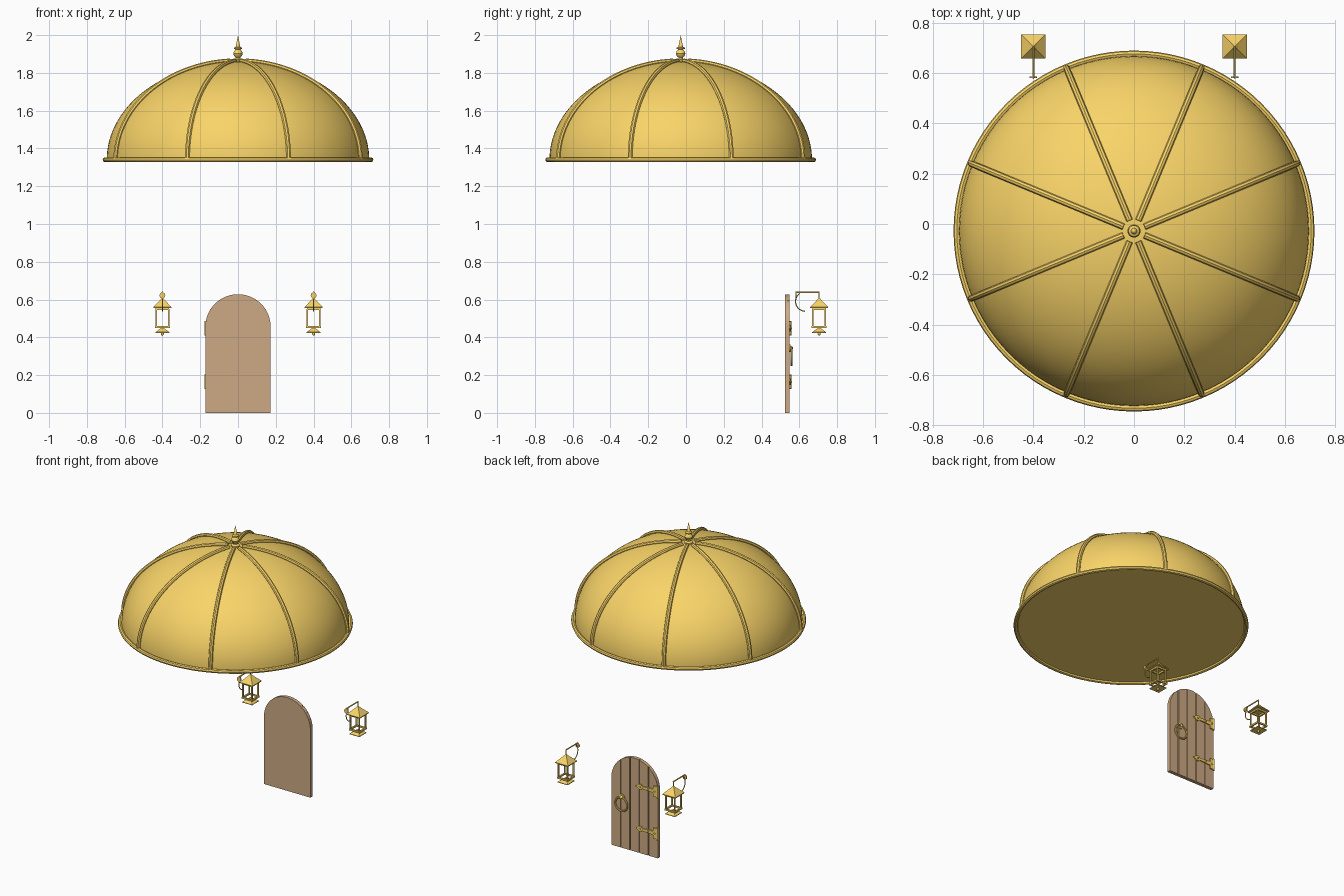
import bpy, bmesh, math
from mathutils import Vector

if "Cube" in bpy.data.objects:
    bpy.data.objects.remove(bpy.data.objects["Cube"])


def material(name, rgb):
    m = bpy.data.materials.new(name)
    m.diffuse_color = (*rgb, 1)
    m.use_nodes = True
    m.node_tree.nodes["Principled BSDF"].inputs["Base Color"].default_value = m.diffuse_color
    return m


GOLD = material("gold", (0.95, 0.66, 0.14))
WOOD = material("wood", (0.61, 0.40, 0.23))


def finish(bm, name, mat, smooth=False):
    bmesh.ops.recalc_face_normals(bm, faces=bm.faces)
    me = bpy.data.meshes.new(name)
    bm.to_mesh(me)
    bm.free()
    ob = bpy.data.objects.new(name, me)
    bpy.context.collection.objects.link(ob)
    me.materials.append(mat)
    if smooth:
        bpy.ops.object.select_all(action='DESELECT')
        bpy.context.view_layer.objects.active = ob
        ob.select_set(True)
        bpy.ops.object.shade_smooth_by_angle(angle=math.radians(35))
    return ob


def lathe(name, profile, loc, mat=GOLD, n=32, turn=0.0, smooth=True):
    """Revolve an (r, z) profile round a vertical axis, capping open ends."""
    bm = bmesh.new()
    rings = []
    for r, z in profile:
        if r < 1e-5:
            rings.append([bm.verts.new((loc[0], loc[1], loc[2] + z))])
        else:
            rings.append([bm.verts.new((loc[0] + r * math.cos(turn + math.tau * i / n),
                                        loc[1] + r * math.sin(turn + math.tau * i / n),
                                        loc[2] + z)) for i in range(n)])
    for a, b in zip(rings, rings[1:]):
        for i in range(n):
            j = (i + 1) % n
            if len(a) == 1:
                bm.faces.new((a[0], b[i], b[j]))
            elif len(b) == 1:
                bm.faces.new((a[i], a[j], b[0]))
            else:
                bm.faces.new((a[i], a[j], b[j], b[i]))
    for ring in (rings[0], rings[-1]):
        if len(ring) > 1:
            bm.faces.new(ring)
    return finish(bm, name, mat, smooth)


def prism(name, pts, y0, y1, mat):
    """Extrude an (x, z) outline along y."""
    bm = bmesh.new()
    f = bm.faces.new([bm.verts.new((x, y0, z)) for x, z in pts])
    ext = bmesh.ops.extrude_face_region(bm, geom=[f])["geom"]
    bmesh.ops.translate(bm, vec=(0, y1 - y0, 0),
                        verts=[v for v in ext if isinstance(v, bmesh.types.BMVert)])
    return finish(bm, name, mat)


def box(name, c, s, mat=GOLD):
    x, y, z = c
    a, b, h = s[0] / 2, s[1] / 2, s[2] / 2
    return prism(name, [(x - a, z - h), (x + a, z - h), (x + a, z + h), (x - a, z + h)],
                 y - b, y + b, mat)


def tube(name, pts, rad, closed=False, mat=GOLD, n=8):
    """Sweep a round section along a planar path."""
    P = [Vector(p) for p in pts]
    k = len(P)
    T = []
    for i in range(k):
        lo, hi = (i - 1, (i + 1) % k) if closed else (max(i - 1, 0), min(i + 1, k - 1))
        T.append((P[hi] - P[lo]).normalized())
    side = T[0].cross(T[k // 3])
    if side.length < 1e-4:
        side = T[0].orthogonal()
    side.normalize()
    bm = bmesh.new()
    rings = []
    for p, t in zip(P, T):
        u = side.cross(t).normalized()
        rings.append([bm.verts.new(p + rad * (side * math.cos(math.tau * i / n)
                                              + u * math.sin(math.tau * i / n))) for i in range(n)])
    pairs = list(zip(rings, rings[1:])) + ([(rings[-1], rings[0])] if closed else [])
    for a, b in pairs:
        for i in range(n):
            j = (i + 1) % n
            bm.faces.new((a[i], a[j], b[j], b[i]))
    if not closed:
        bm.faces.new(rings[0])
        bm.faces.new(rings[-1])
    return finish(bm, name, mat, True)


def ball(name, loc, r):
    prof = [(r * math.cos(a), r * math.sin(a))
            for a in (math.pi * (i / 10 - 0.5) for i in range(11))]
    return lathe(name, prof, loc, n=16)


# Dome shell with closed underside, and rounded rim
CY, BASE, R, H = -0.028, 1.34, 0.695, 0.52
dome = [(0, 0)] + [(R * math.cos(a), H * math.sin(a))
                   for a in (math.pi / 2 * i / 32 for i in range(33))]
lathe("dome", dome, (0, CY, BASE), n=96)
tube("dome_rim", [(0.704 * math.cos(a), CY + 0.704 * math.sin(a), BASE)
                  for a in (math.tau * i / 96 for i in range(96))], 0.013, closed=True)

# Eight ribs
for k in range(8):
    d = math.pi / 8 + k * math.pi / 4
    path = []
    for i in range(33):
        a = i / 32 * math.acos(0.045 / R)
        r = 0.701 * math.cos(a)
        path.append((r * math.cos(d), CY + r * math.sin(d), BASE + 0.524 * math.sin(a)))
    tube("dome_rib", path, 0.013)

# Finial
lathe("finial", [(0, -0.01), (0.026, -0.01), (0.026, 0.008), (0.013, 0.014), (0.012, 0.022),
                 (0.021, 0.030), (0.025, 0.042), (0.021, 0.055), (0.011, 0.064),
                 (0.022, 0.067), (0.022, 0.073), (0.012, 0.078), (0, 0.14)], (0, CY, 1.86))

# Arched door: backing board and five planks
DR, SPRING = 0.173, 0.455


def arch(x0, x1, n, inset=0.0):
    r = DR - inset
    top = []
    for i in range(n + 1):
        a = math.acos(max(-1, min(1, x1 / r))) * (1 - i / n) + math.acos(max(-1, min(1, x0 / r))) * i / n
        top.append((r * math.cos(a), SPRING + r * math.sin(a)))
    return [(x0, 0), (x1, 0)] + top


prism("door_board", arch(-DR, DR, 32), 0.523, 0.538, WOOD)
w = 2 * DR / 5
for k in range(5):
    x = -DR + k * w
    prism("door_plank", arch(x + (0.003 if k else 0), x + w - (0.003 if k < 4 else 0), 10),
          0.538, 0.547, WOOD)

# Strap hinges on the outer face
for z in (0.165, 0.448):
    half = [(-0.172, 0.014), (-0.06, 0.008), (-0.052, 0.018), (-0.036, 0.016), (-0.012, 0)]
    prism("hinge_strap", half + [(x, -h) for x, h in half[-2::-1]], 0.545, 0.554, GOLD).location.z = z
    box("hinge_plate", (-0.157, 0.551, z), (0.028, 0.010, 0.07))
    lathe("hinge_knuckle", [(0.007, -0.039), (0.007, 0.039)], (-0.171, 0.552, z), n=16)
    for x in (-0.155, -0.105, -0.045):
        ball("hinge_rivet", (x, 0.555, z), 0.006)

# Ring handle
HX, HZ = 0.092, 0.298
tube("ring_handle", [(HX + 0.045 * math.cos(a), 0.558, HZ + 0.045 * math.sin(a))
                     for a in (math.tau * i / 32 for i in range(32))], 0.006, closed=True)
prism("handle_plate", [(HX + 0.02 * math.cos(math.tau * i / 20), HZ + 0.045 + 0.02 * math.sin(math.tau * i / 20))
                       for i in range(20)], 0.545, 0.553, GOLD)
ball("handle_knob", (HX, 0.556, HZ + 0.045), 0.011)

# Two hanging lanterns on wall brackets
LY, Q, S2 = 0.705, math.pi / 4, math.sqrt(2)
for X in (-0.40, 0.40):
    lathe("lantern_roof", [(0.048 * S2, 0.555), (0.048 * S2, 0.560), (0.014 * S2, 0.595), (0, 0.612)],
          (X, LY, 0), n=4, turn=Q, smooth=False)
    for z, half in ((0.455, 0.040), (0.550, 0.036)):
        for s in (-1, 1):
            box("lantern_frame", (X, LY + s * (half - 0.005), z), (2 * half, 0.010, 0.010))
            box("lantern_frame", (X + s * (half - 0.005), LY, z), (0.010, 2 * half - 0.02, 0.010))
    for sx in (-1, 1):
        for sy in (-1, 1):
            box("lantern_post", (X + sx * 0.033, LY + sy * 0.033, 0.503), (0.008, 0.008, 0.096))
    lathe("lantern_foot", [(0, 0.423), (0.037 * S2, 0.423), (0.037 * S2, 0.427), (0, 0.455)],
          (X, LY, 0), n=4, turn=Q, smooth=False)
    ball("lantern_drop", (X, LY, 0.418), 0.008)
    tube("lantern_hanger", [(X, LY, 0.605), (X, LY, 0.622), (X, LY, 0.640)], 0.003)
    tube("bracket_arm", [(X, 0.580, 0.638), (X, 0.64, 0.638), (X, LY + 0.003, 0.638)], 0.004)
    tube("bracket_scroll", [(X, 0.632 - 0.052 * math.cos(a), 0.590 - 0.052 * math.sin(a))
                            for a in (-0.95 + 2.5 * i / 16 for i in range(17))], 0.003)
    prism("bracket_plate", [(X + 0.015 * math.cos(math.tau * i / 20), 0.622 + 0.016 * math.sin(math.tau * i / 20))
                            for i in range(20)], 0.580, 0.586, GOLD)
